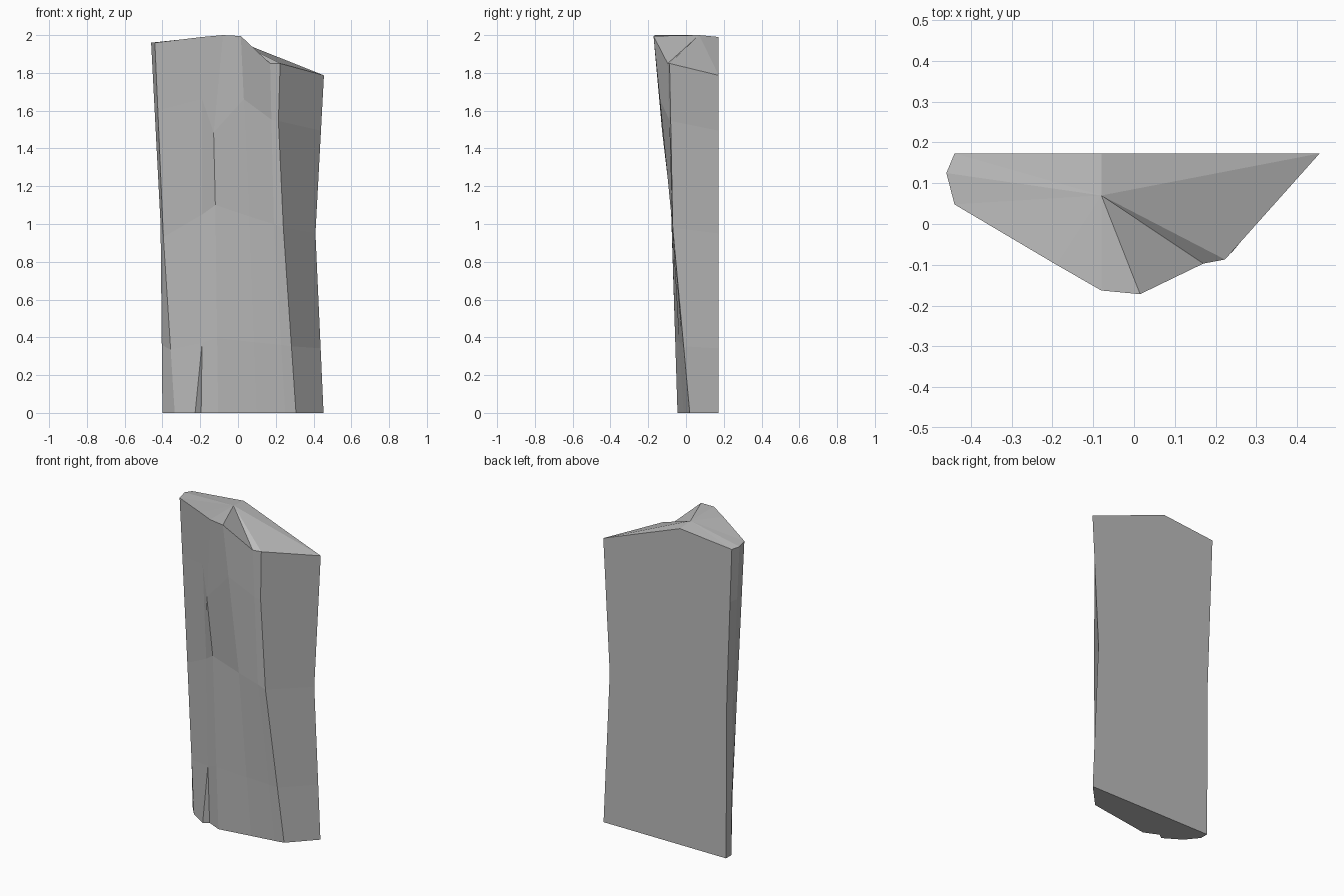
import bpy
import bmesh
from mathutils import Vector

cube = bpy.data.objects.get("Cube")
if cube:
    bpy.data.objects.remove(cube, do_unlink=True)

# Plain stone colour
stone = bpy.data.materials.new("grey_stone")
stone.use_nodes = True
tint = (0.5, 0.5, 0.5, 1)
stone.diffuse_color = tint
stone.node_tree.nodes["Principled BSDF"].inputs["Base Color"].default_value = tint

BACK = 0.173
# Outline columns, in order round the slab; the last one is the middle of the flat back
(BACK_RIGHT, SIDE, CORNER, CRACK_A, CRACK_B, RIDGE,
 BROW, CHIP, EDGE, BACK_LEFT, BACK_MID) = range(11)


def ring(*points):
    return [Vector(p) for p in points]


def blend(low, high, t):
    return [a.lerp(b, t) for a, b in zip(low, high)]


foot = ring((-.4, BACK, 0), (-.4, .12, 0), (-.335, .04, 0), (-.227, -.027, 0),
            (-.195, -.004, 0), (-.105, -.045, 0), (.1, -.013, 0), (.25, .01, 0),
            (.307, .02, 0), (.453, BACK, 0), (-.08, BACK, 0))
waist = ring((-.405, BACK, 1), (-.41, .12, 1), (-.395, .06, .93), (-.19, -.045, 1.05),
             (-.19, -.045, 1.05), (-.12, -.08, 1.1), (.06, -.077, 1.04), (.19, -.073, 1),
             (.24, -.07, .98), (.41, BACK, .95), (-.08, BACK, 1))
crown = ring((-.44, BACK, 1.955), (-.46, .125, 1.96), (-.44, .048, 1.96), (-.19, -.1, 1.99),
             (-.19, -.1, 1.99), (-.08, -.163, 2), (.015, -.172, 1.995), (.17, -.097, 1.85),
             (.223, -.087, 1.85), (.455, BACK, 1.787), (-.08, BACK, 1.99))

# Level where the foot crack closes
knee = blend(foot, waist, .36)
knee[CRACK_A] = knee[CRACK_B] = Vector((-.19, -.028, .37))

# Level of the bent front edge and the upper crease
shoulder = blend(waist, crown, .65)
shoulder[EDGE].x -= .015
shoulder[RIDGE] += Vector((-.035, .008, -.2))

# Loft the levels, then close the foot and fan the sloping broken top
bm = bmesh.new()
levels = [[bm.verts.new(p) for p in level] for level in (foot, knee, waist, shoulder, crown)]
count = len(foot)
for low, high in zip(levels, levels[1:]):
    for i in range(count):
        j = (i + 1) % count
        bm.faces.new((low[i], low[j], high[j], high[i]))
bm.faces.new(levels[0][::-1])
peak = bm.verts.new((-.08, .07, 2))
for i in range(count):
    bm.faces.new((levels[-1][i], levels[-1][(i + 1) % count], peak))

# Merge the crack columns above the knee
bmesh.ops.remove_doubles(bm, verts=bm.verts, dist=.0005)
bmesh.ops.recalc_face_normals(bm, faces=bm.faces)

mesh = bpy.data.meshes.new("stone_slab")
bm.to_mesh(mesh)
bm.free()
mesh.materials.append(stone)
slab = bpy.data.objects.new("stone_slab", mesh)
bpy.context.collection.objects.link(slab)
